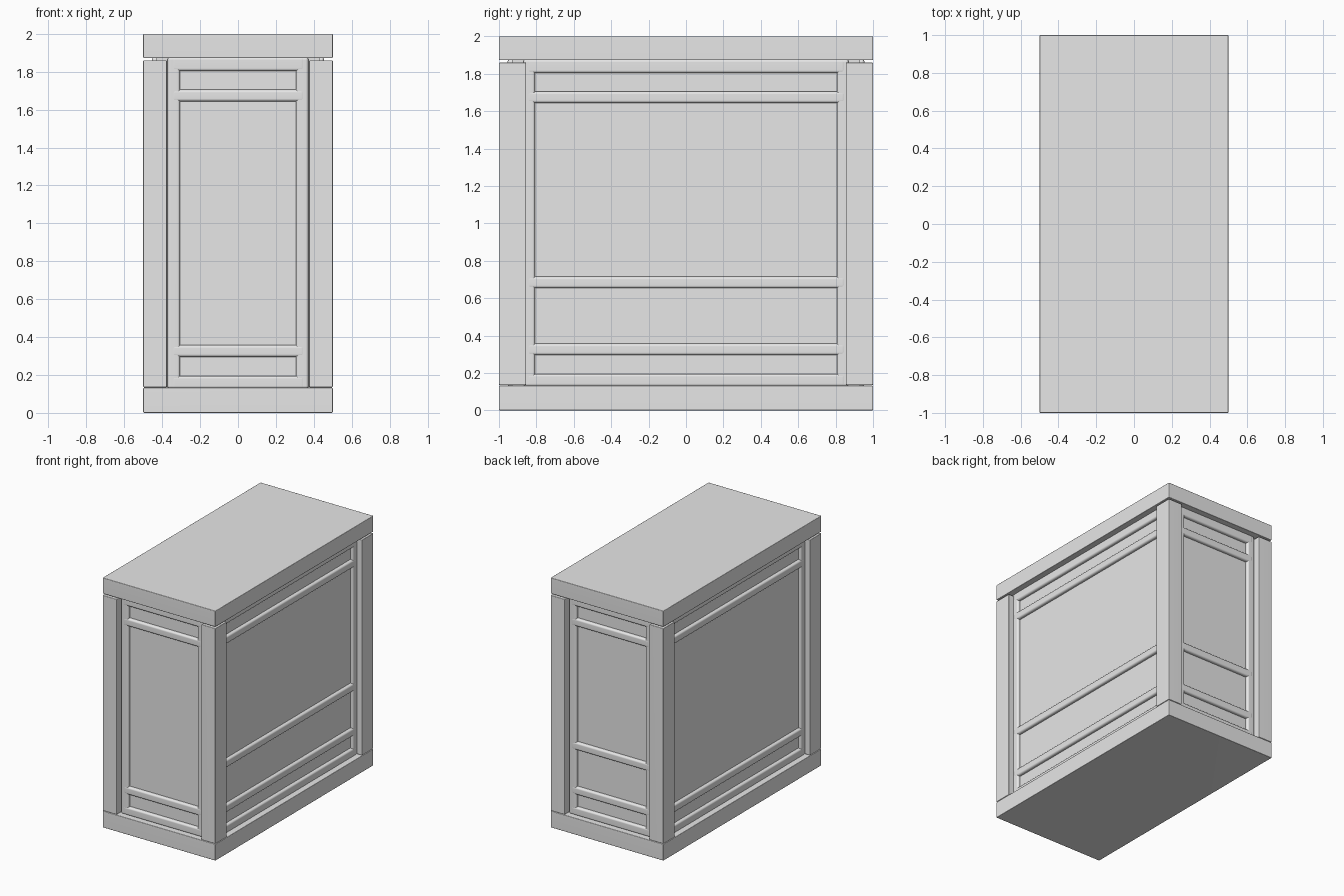
import bpy
import bmesh
from mathutils import Matrix, Vector

cube = bpy.data.objects.get("Cube")
if cube:
    bpy.data.objects.remove(cube, do_unlink=True)

grey = bpy.data.materials.new("plain_grey")
grey.use_nodes = True
GREY = (0.8, 0.8, 0.8, 1)
grey.diffuse_color = GREY
grey.node_tree.nodes["Principled BSDF"].inputs["Base Color"].default_value = GREY


def box(name, low, high, bevel=0.0, segments=2):
    """Box between two opposite corners, with softened edges."""
    low, high = Vector(low), Vector(high)
    bm = bmesh.new()
    bmesh.ops.create_cube(bm, size=1)
    size = [abs(s) for s in high - low]
    bm.transform(Matrix.Translation((low + high) / 2) @ Matrix.Diagonal((*size, 1)))
    mesh = bpy.data.meshes.new(name)
    bm.to_mesh(mesh)
    bm.free()
    mesh.materials.append(grey)
    obj = bpy.data.objects.new(name, mesh)
    bpy.context.collection.objects.link(obj)
    if bevel:
        mod = obj.modifiers.new("Soft edges", "BEVEL")
        mod.width = bevel
        mod.segments = segments
        mod.limit_method = "ANGLE"
        for poly in mesh.polygons:
            poly.use_smooth = True
        weighted = obj.modifiers.new("Clean shading", "WEIGHTED_NORMAL")
        weighted.keep_sharp = True
    return obj


HALF_X, HALF_Y = 0.5, 1.0
SLAB_TOP, POST_TOP, LID_BOTTOM = 0.133, 1.86, 1.872
POST_X, POST_Y = 0.125, 0.145
PANEL_INSET, FRAME_INSET = 0.07, 0.046

# Base, lid and the recessed body between them
box("base_slab", (-HALF_X, -HALF_Y, 0), (HALF_X, HALF_Y, SLAB_TOP), 0.005)
box("top_slab", (-HALF_X, -HALF_Y, LID_BOTTOM), (HALF_X, HALF_Y, 2), 0.005)
px, py = HALF_X - PANEL_INSET, HALF_Y - PANEL_INSET
box("panel_body", (-px, -py, SLAB_TOP - 0.02), (px, py, LID_BOTTOM + 0.02))

# Corner posts
for sx, side in ((-1, "right"), (1, "left")):
    for sy, end in ((-1, "front"), (1, "back")):
        box(f"{end}_{side}_post",
            (sx * (HALF_X - POST_X), sy * (HALF_Y - POST_Y), SLAB_TOP + 0.002),
            (sx * HALF_X, sy * HALF_Y, POST_TOP), 0.005)


def frame(name, along_x, sign, inner, outer, middle_rail):
    """Rounded stiles and rails on one face; inner is the panel half width."""
    half_depth = HALF_Y if along_x else HALF_X

    def bar(part, u0, u1, z0, z1, lift=0.0):
        d0 = sign * (half_depth - PANEL_INSET - 0.04)
        d1 = sign * (half_depth - FRAME_INSET + lift)
        if along_x:
            low, high = (u0, d0, z0), (u1, d1, z1)
        else:
            low, high = (d0, u0, z0), (d1, u1, z1)
        box(f"{name}_{part}", low, high, 0.015, 4)

    # Upright stiles
    for s, label in ((-1, "stile_a"), (1, "stile_b")):
        u0, u1 = sorted((s * inner, s * outer))
        bar(label, u0, u1, SLAB_TOP - 0.005, LID_BOTTOM + 0.005)
    # Cross rails
    reach = inner + 0.045
    rails = {"bottom_rail": (SLAB_TOP - 0.005, 0.195),
             "lower_rail": (0.295, 0.357),
             "upper_rail": (1.643, 1.705),
             "top_rail": (1.803, LID_BOTTOM + 0.005)}
    if middle_rail:
        rails["middle_rail"] = (0.653, 0.715)
    for label, (z0, z1) in rails.items():
        bar(label, -reach, reach, z0, z1, 0.001)


frame("front", True, -1, 0.305, 0.372, False)
frame("back", True, 1, 0.305, 0.372, True)
frame("left_side", False, 1, 0.806, 0.87, True)
frame("right_side", False, -1, 0.806, 0.87, False)
